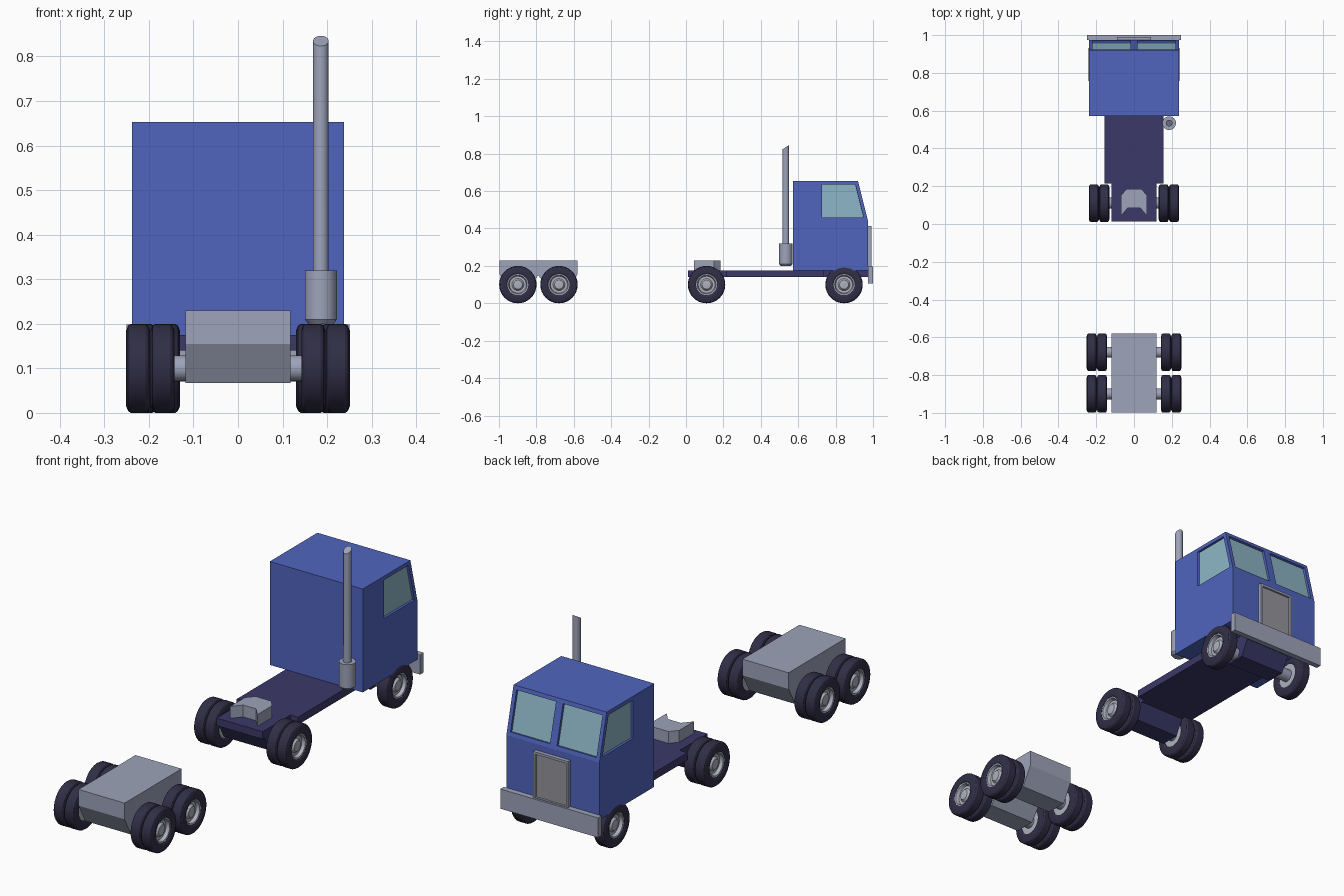
import bpy, bmesh, math
from mathutils import Vector

if "Cube" in bpy.data.objects:
    bpy.data.objects.remove(bpy.data.objects["Cube"])


def material(name, rgb):
    m = bpy.data.materials.new(name)
    m.diffuse_color = (*rgb, 1)
    m.use_nodes = True
    m.node_tree.nodes["Principled BSDF"].inputs["Base Color"].default_value = m.diffuse_color
    return m


BLUE = material("cab blue", (0.08, 0.13, 0.52))
GLASS = material("window glass", (0.27, 0.47, 0.57))
FRAME = material("chassis purple", (0.045, 0.04, 0.14))
RUBBER = material("tyre rubber", (0.03, 0.027, 0.06))
SILVER = material("silver metal", (0.34, 0.37, 0.49))
RIM = material("rim metal", (0.42, 0.44, 0.52))
GRILLE = material("grille grey", (0.30, 0.30, 0.33))


def finish(bm, name, mats, smooth=False):
    bmesh.ops.recalc_face_normals(bm, faces=bm.faces)
    me = bpy.data.meshes.new(name)
    bm.to_mesh(me)
    bm.free()
    ob = bpy.data.objects.new(name, me)
    bpy.context.collection.objects.link(ob)
    for m in mats:
        me.materials.append(m)
    if smooth:
        bpy.ops.object.select_all(action='DESELECT')
        ob.select_set(True)
        bpy.context.view_layer.objects.active = ob
        bpy.ops.object.shade_smooth_by_angle(angle=math.radians(25))
    return ob


def extruded(points, vec):
    """Closed polygon pushed along vec."""
    bm = bmesh.new()
    f = bm.faces.new([bm.verts.new(p) for p in points])
    r = bmesh.ops.extrude_face_region(bm, geom=[f])
    bmesh.ops.translate(bm, vec=vec, verts=[v for v in r['geom'] if isinstance(v, bmesh.types.BMVert)])
    bmesh.ops.recalc_face_normals(bm, faces=bm.faces)
    return bm


def side_profile(yz, half):
    return extruded([(-half, y, z) for y, z in yz], (2 * half, 0, 0))


def plan_profile(xy, z0, z1):
    return extruded([(x, y, z0) for x, y in xy], (0, 0, z1 - z0))


def box(x, y0, y1, z0, z1):
    return side_profile([(y0, z0), (y1, z0), (y1, z1), (y0, z1)], x)


def lathe(name, profile, centre, axis, mat, steps=32, closed=False):
    """Spin (distance along axis, radius) points around the axis."""
    axis = Vector(axis)
    side = Vector((0, 0, 1)) if axis.z == 0 else Vector((1, 0, 0))
    c = Vector(centre)
    bm = bmesh.new()
    vs = [bm.verts.new(c + axis * t + side * r) for t, r in profile]
    es = [bm.edges.new(p) for p in zip(vs, vs[1:])]
    if closed:
        es.append(bm.edges.new((vs[-1], vs[0])))
    bmesh.ops.spin(bm, geom=vs + es, cent=c, axis=axis, angle=2 * math.pi, steps=steps)
    bmesh.ops.remove_doubles(bm, verts=bm.verts, dist=1e-5)
    return finish(bm, name, [mat], True)


def wheel(name, s, inner, w, y):
    """One tyre with its dished rim; s is the side of the truck."""
    c, ax = (s * inner, y, 0.1), (s, 0, 0)
    lathe(name + "_tyre", [(0.004, 0.056), (0, 0.064), (0, 0.084), (0.005, 0.096), (0.011, 0.1),
                           (w - 0.011, 0.1), (w - 0.005, 0.096), (w, 0.084), (w, 0.064),
                           (w - 0.004, 0.056)], c, ax, RUBBER, closed=True)
    lathe(name + "_rim", [(0.005, 0), (0.005, 0.057), (w - 0.005, 0.057), (w - 0.007, 0.05),
                          (w - 0.022, 0.045), (w - 0.022, 0.032), (w - 0.012, 0.024),
                          (w - 0.009, 0)], c, ax, RIM)


# Cab with recessed windows
bm = side_profile([(0.572, 0.175), (0.973, 0.175), (0.973, 0.44), (0.92, 0.653), (0.572, 0.653)], 0.238)
for co, no in (((0, 0, 0), (1, 0, 0)), ((0, 0, 0.44), (0, 0, 1)), ((0, 0.708, 0), (0, 1, 0))):
    bmesh.ops.bisect_plane(bm, geom=bm.verts[:] + bm.edges[:] + bm.faces[:], plane_co=co, plane_no=no)
bm.normal_update()
panes = []
for f in bm.faces:
    m = f.calc_center_median()
    if m.z > 0.45 and m.y > 0.71 and f.normal.z < 0.8 and (abs(f.normal.x) > 0.9 or f.normal.y > 0.9):
        panes.append(f)
bmesh.ops.inset_individual(bm, faces=panes, thickness=0.018, use_even_offset=True)
bmesh.ops.inset_individual(bm, faces=panes, thickness=0.001, depth=-0.01, use_even_offset=True)
for f in panes:
    f.material_index = 1
finish(bm, "cab", [BLUE, GLASS])

# Bumper and grille
finish(box(0.25, 0.974, 1.0, 0.107, 0.198), "bumper", [SILVER])
bm = box(0.09, 0.97, 0.991, 0.19, 0.412)
bm.normal_update()
face = [f for f in bm.faces if f.normal.y > 0.9]
bmesh.ops.inset_individual(bm, faces=face, thickness=0.016)
bmesh.ops.inset_individual(bm, faces=face, thickness=0.001, depth=-0.008)
face[0].material_index = 1
finish(bm, "grille", [SILVER, GRILLE])

# Chassis, narrowed beside the wheels
half = [(0.118, 0.012), (0.118, 0.215), (0.157, 0.215), (0.157, 0.735), (0.118, 0.735), (0.118, 0.972)]
finish(plan_profile(half + [(-x, y) for x, y in reversed(half)], 0.14, 0.175), "chassis", [FRAME])
for name, y in (("rear_axle_housing", 0.11), ("front_axle_housing", 0.845)):
    finish(side_profile([(y - 0.085, 0.142), (y - 0.045, 0.068), (y + 0.045, 0.068), (y + 0.085, 0.142)],
                        0.118), name, [FRAME])

# Coupling plate
half = [(0.033, 0.085), (0.07, 0.042), (0.07, 0.15), (0.04, 0.185)]
finish(plan_profile(half + [(-x, y) for x, y in reversed(half)], 0.174, 0.23), "coupling_plate", [SILVER])

# Exhaust: muffler and slant-cut stack
lathe("muffler", [(0.2, 0), (0.2, 0.028), (0.21, 0.036), (0.32, 0.036), (0.32, 0)],
      (0.186, 0.534, 0), (0, 0, 1), SILVER)
stack = lathe("exhaust_stack", [(0.31, 0), (0.31, 0.0175), (0.835, 0.0175), (0.835, 0)],
              (0.186, 0.534, 0), (0, 0, 1), SILVER)
for v in stack.data.vertices:
    if v.co.z > 0.8:
        v.co.z += (v.co.y - 0.534) * 0.65

# Trailer bogie
finish(side_profile([(-0.997, 0.23), (-0.997, 0.155), (-0.95, 0.067), (-0.85, 0.067), (-0.79, 0.15),
                     (-0.73, 0.067), (-0.63, 0.067), (-0.581, 0.155), (-0.581, 0.23)], 0.118),
       "bogie_body", [SILVER])

# Wheels and axles: name, y, inner edge, number of tyres side by side
for name, y, inner, count in (("front", 0.845, 0.181, 1), ("rear", 0.11, 0.13, 2),
                              ("bogie_front", -0.679, 0.142, 2), ("bogie_back", -0.899, 0.142, 2)):
    for s, label in ((-1, "left"), (1, "right")):
        for i in range(count):
            wheel(f"{name}_{label}_{i}", s, inner + i * 0.055, 0.0545 if count == 2 else 0.06, y)
        lathe(f"{name}_{label}_axle", [(0.1, 0), (0.1, 0.029), (inner + 0.01, 0.029), (inner + 0.01, 0)],
              (0, y, 0.1), (s, 0, 0), SILVER, 24)
